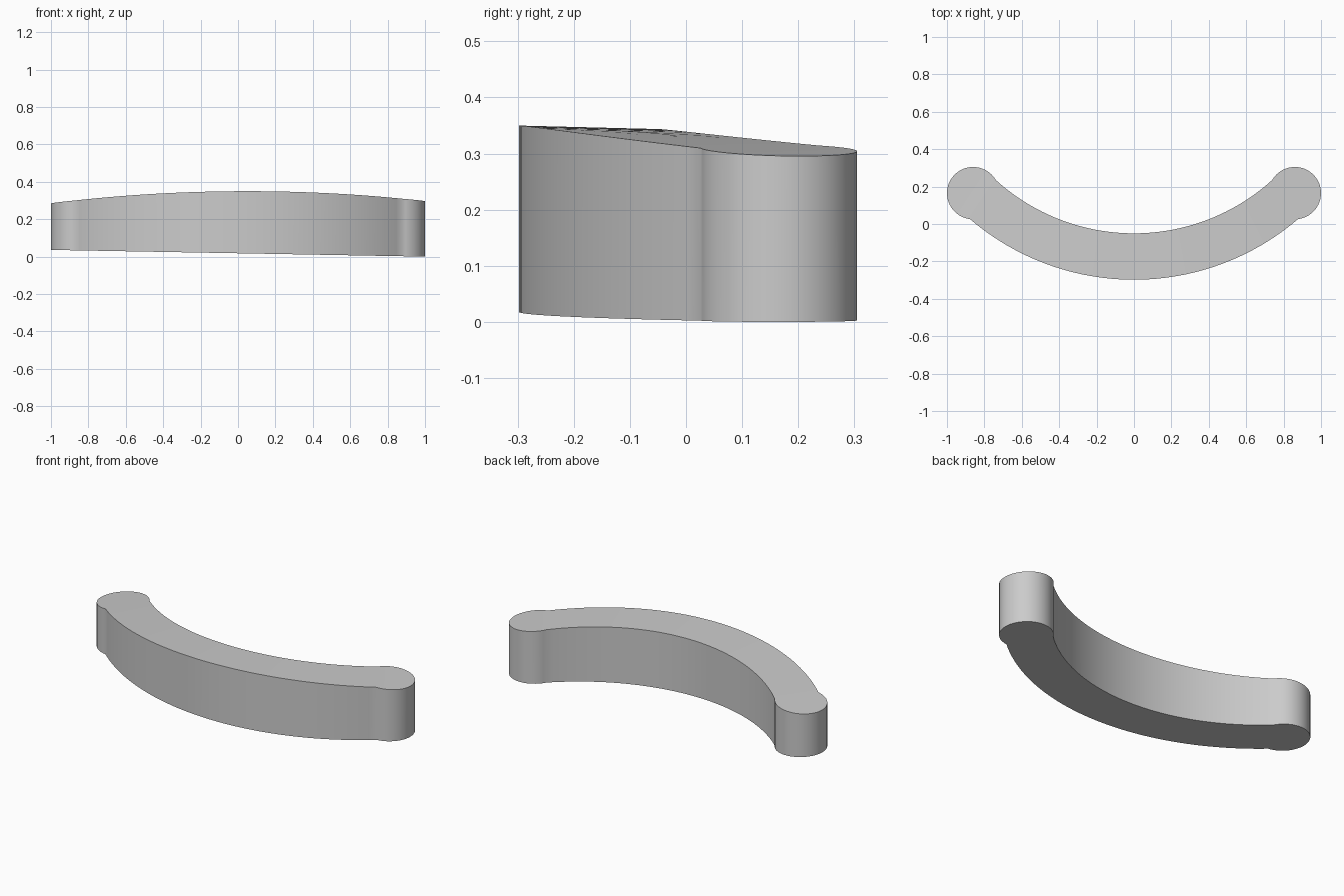
import bpy
import bmesh
from math import sin, cos, atan2, acos, hypot, radians, pi

cube = bpy.data.objects.get("Cube")
if cube:
    bpy.data.objects.remove(cube, do_unlink=True)

ARC_Y = 1.05                        # centre of the concentric arcs
R_IN, R_OUT = 1.10, 1.348
BULB_X, BULB_Y, BULB_R = 0.86, 0.165, 0.14
ARC_STEPS, BULB_STEPS = 48, 15


def top_z(x, y):
    """Crowned upper surface."""
    return 0.35 - 0.048 * (x - 0.06) ** 2 - 0.025 * (y + 0.3)


def bottom_z(x, y):
    """Slightly tilted flat underside."""
    return 0.018 - 0.018 * x


def on_arc(radius, a):
    return radius * sin(a), ARC_Y - radius * cos(a)


def joint_angle(radius):
    """Angle at which an arc runs into the rounded end."""
    d = hypot(BULB_X, ARC_Y - BULB_Y)
    c = (radius ** 2 + d ** 2 - BULB_R ** 2) / (2 * radius * d)
    return atan2(BULB_X, ARC_Y - BULB_Y) - acos(c)


def bulb_pairs():
    """Opposite points of the rounded end, from the joint to the tip."""
    start, end = [atan2(y - BULB_Y, x - BULB_X) for x, y in
                  (on_arc(R_OUT, joint_angle(R_OUT)), on_arc(R_IN, joint_angle(R_IN)))]
    if end < start:
        end += 2 * pi
    pts = []
    for i in range(2 * BULB_STEPS):
        a = start + (end - start) * i / (2 * BULB_STEPS - 1)
        pts.append((BULB_X + BULB_R * cos(a), BULB_Y + BULB_R * sin(a)))
    return [(pts[-1 - i], pts[i]) for i in range(1, BULB_STEPS)]


# Inner and outer outline points in matching pairs, end to end
right_end = bulb_pairs()
pairs = [((-a[0], a[1]), (-b[0], b[1])) for a, b in reversed(right_end)]
for i in range(ARC_STEPS + 1):
    t = 2 * i / ARC_STEPS - 1
    pairs.append((on_arc(R_IN, t * joint_angle(R_IN)),
                  on_arc(R_OUT, t * joint_angle(R_OUT))))
pairs += right_end

# Curved bar: strips above and below, walls all round
bm = bmesh.new()
rings = []
for inner, outer in pairs:
    rings.append([bm.verts.new((x, y, f(x, y))) for (x, y), f in
                  ((inner, bottom_z), (outer, bottom_z), (outer, top_z), (inner, top_z))])
for a, b in zip(rings, rings[1:]):
    for k in range(4):
        n = (k + 1) % 4
        bm.faces.new((a[k], a[n], b[n], b[k]))
bm.faces.new(rings[0])
bm.faces.new(rings[-1])
bmesh.ops.recalc_face_normals(bm, faces=bm.faces)

mesh = bpy.data.meshes.new("curved_bar")
bm.to_mesh(mesh)
bm.free()
bar = bpy.data.objects.new("curved_bar", mesh)
bpy.context.collection.objects.link(bar)

# Plain grey material
grey = bpy.data.materials.new("light_grey")
grey.use_nodes = True
color = (0.6, 0.6, 0.6, 1)
grey.diffuse_color = color
grey.node_tree.nodes["Principled BSDF"].inputs["Base Color"].default_value = color
mesh.materials.append(grey)

bpy.ops.object.select_all(action="DESELECT")
bar.select_set(True)
bpy.context.view_layer.objects.active = bar
bpy.ops.object.shade_smooth_by_angle(angle=radians(35))
